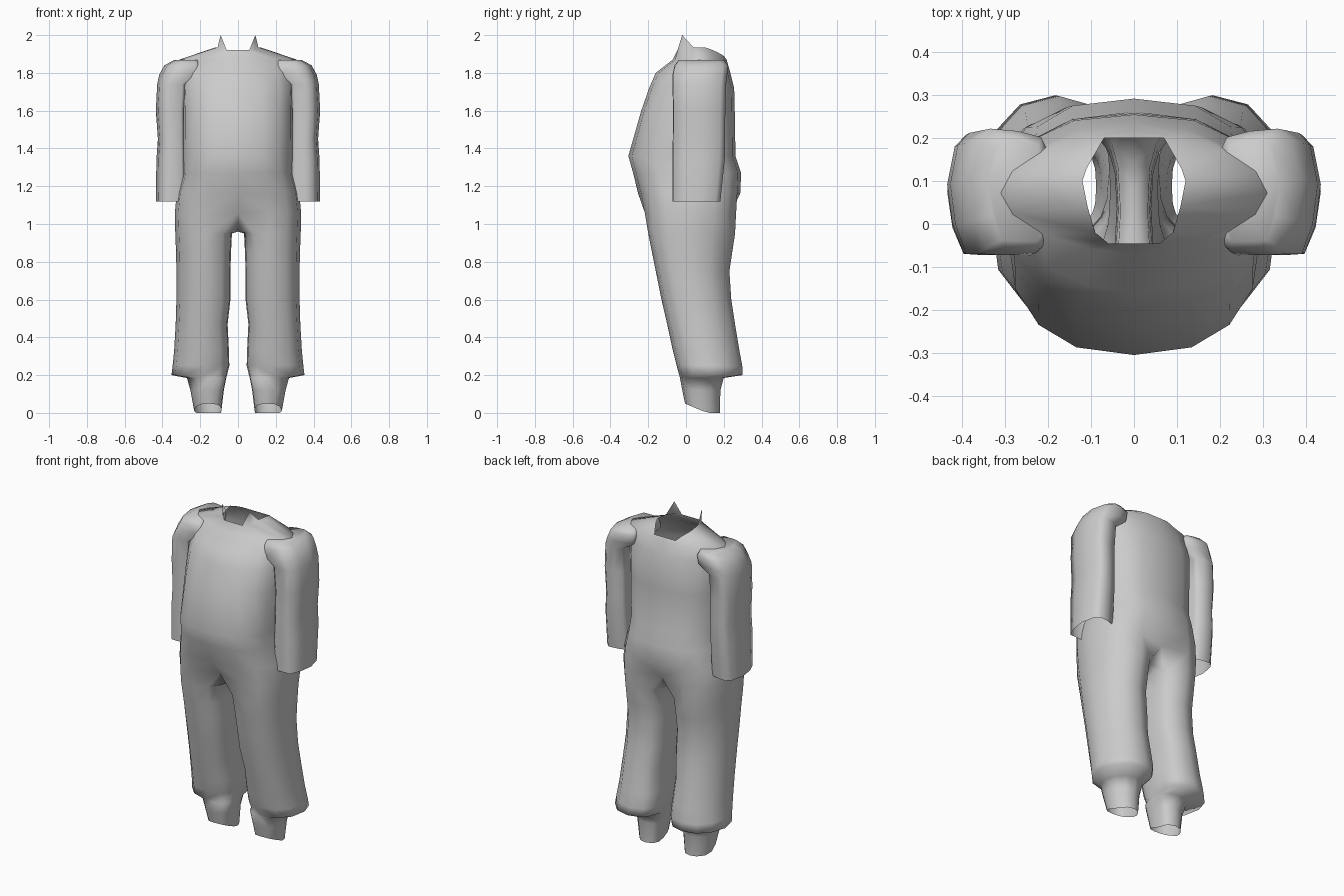
import bpy, bmesh
from math import sin, cos, radians, copysign

cube = bpy.data.objects.get("Cube")
if cube:
    bpy.data.objects.remove(cube)

cloth = bpy.data.materials.new("grey cloth")
cloth.use_nodes = True
grey = (0.6, 0.6, 0.6, 1)
cloth.diffuse_color = grey
cloth.node_tree.nodes["Principled BSDF"].inputs["Base Color"].default_value = grey


def power(v, p):
    return copysign(abs(v) ** p, v)


def section(z, x0, x1, y0, y1, angles, p_front, p_back, p_in=0.7):
    """Rounded cross-section; angle 0 is outward, -90 is front.
    Low powers are boxy, 1 is an ellipse, above 1 a bevelled corner."""
    cx, cy, rx, ry = (x0 + x1) / 2, (y0 + y1) / 2, (x1 - x0) / 2, (y1 - y0) / 2
    points = []
    for a in angles:
        c, s = cos(radians(a)), sin(radians(a))
        p = p_in if c < 0 else p_back if s > 0 else p_front
        points.append((cx + rx * power(c, p), cy + ry * power(s, p), z))
    return points


def add_ring(bm, points):
    return [bm.verts.new(p) for p in points]


def bridge(bm, a, b, closed):
    n = len(a)
    for i in range(n if closed else n - 1):
        j = (i + 1) % n
        bm.faces.new((a[i], a[j], b[j], b[i]))


def finish(bm, name):
    """Make an object, smooth it and mirror it to the other side."""
    bmesh.ops.recalc_face_normals(bm, faces=bm.faces)
    mesh = bpy.data.meshes.new(name)
    bm.to_mesh(mesh)
    bm.free()
    mesh.materials.append(cloth)
    mesh.shade_smooth()
    ob = bpy.data.objects.new(name, mesh)
    bpy.context.collection.objects.link(ob)
    mirror = ob.modifiers.new("mirror", 'MIRROR')
    mirror.merge_threshold = 0.002


# Jacket body and trousers, one half
bm = bmesh.new()
half = [-90 + 22.5 * i for i in range(9)]
neck = [(0, -.045, 1.92), (.06, -.045, 1.92), (.09, -.02, 1.925),
        (.108, .04, 1.935), (.12, .1, 1.935), (.11, .13, 1.925),
        (.09, .165, 1.91), (.07, .2, 1.89), (0, .2, 1.89)]
# height, half width, front, back, front and back roundness
torso = [(1.87, .31, -.07, .215, 1.15, 1.1), (1.8, .305, -.16, .235, 1.1, .95),
         (1.72, .3, -.195, .255, .85, .8), (1.6, .295, -.237, .258, .8, .75),
         (1.36, .295, -.305, .262, .82, .75), (1.27, .292, -.28, .292, .72, .75),
         (1.16, .325, -.253, .287, .75, .75)]
last = collar = add_ring(bm, neck)
for z, w, y0, y1, front, back in torso:
    points = section(z, -w, w, y0, y1, half, front, back)
    points[0] = (0, points[0][1], z)
    points[-1] = (0, points[-1][1], z)
    ring = add_ring(bm, points)
    bridge(bm, last, ring, False)
    last = ring

# Collar point
tip = bm.verts.new((.092, -.02, 2.0))
bm.faces.new((collar[1], collar[2], tip))
bm.faces.new((collar[2], collar[3], tip))

# Hip ring with a slight dip at the centre seam, and the crotch arc
hip = section(1.06, -.334, .334, -.232, .28, half, .7, .75)
hip[0], hip[-1] = (0, -.175, 1.06), (0, .235, 1.06)
ring = add_ring(bm, hip)
bridge(bm, last, ring, False)
arc = [(0, .14, .985), (0, .08, .965), (0, .02, .96), (0, -.04, .96), (0, -.1, .97)]
last = ring + add_ring(bm, arc)

# Leg flaring to the hem, then tucking in to the ankle and foot
around = [-125 + 31.25 * i for i in range(9)] + [145, 162, 180, 198, 215]
# height, inner, outer, front, back
leg = [(.95, .032, .332, -.2, .26), (.85, .037, .328, -.18, .245),
       (.75, .04, .326, -.16, .23), (.6, .04, .326, -.13, .24),
       (.47, .055, .33, -.1, .26), (.33, .048, .338, -.07, .283),
       (.25, .046, .346, -.05, .298), (.2, .058, .352, -.036, .3),
       (.185, .062, .27, -.032, .2), (.12, .075, .252, -.02, .182),
       (0, .088, .232, -.005, .18)]
for z, x0, x1, y0, y1 in leg:
    points = section(z, x0, x1, y0, y1, around, .88, 1.15)
    if z == 0:  # raised toe
        points = [(x, y, max(0, .43 * (.11 - y))) for x, y, _ in points]
    ring = add_ring(bm, points)
    bridge(bm, last, ring, True)
    last = ring
finish(bm, "jacket_and_trousers")

# Sleeves, open at the cuff; plan outline runs inner front, outside, inner back
bm = bmesh.new()
outline = [(0, .05), (.1, 0), (.5, 0), (.75, .01), (.92, .25), (1, .58), (.88, .9),
           (.7, 1), (.35, .98), (.06, .93), (0, .85), (0, .45)]
sleeve = [(1.12, .282, .435, -.072, .182), (1.34, .286, .432, -.072, .205),
          (1.45, .288, .424, -.07, .207), (1.6, .288, .435, -.068, .208),
          (1.74, .28, .428, -.072, .212), (1.79, .21, .417, -.072, .218),
          (1.84, .205, .39, -.06, .222), (1.867, .215, .34, -.04, .2)]
last = None
for z, x0, x1, y0, y1 in sleeve:
    ring = add_ring(bm, [(x0 + u * (x1 - x0), y0 + v * (y1 - y0), z) for u, v in outline])
    if last:
        bridge(bm, last, ring, True)
    last = ring
bm.faces.new(last)
finish(bm, "sleeves")
